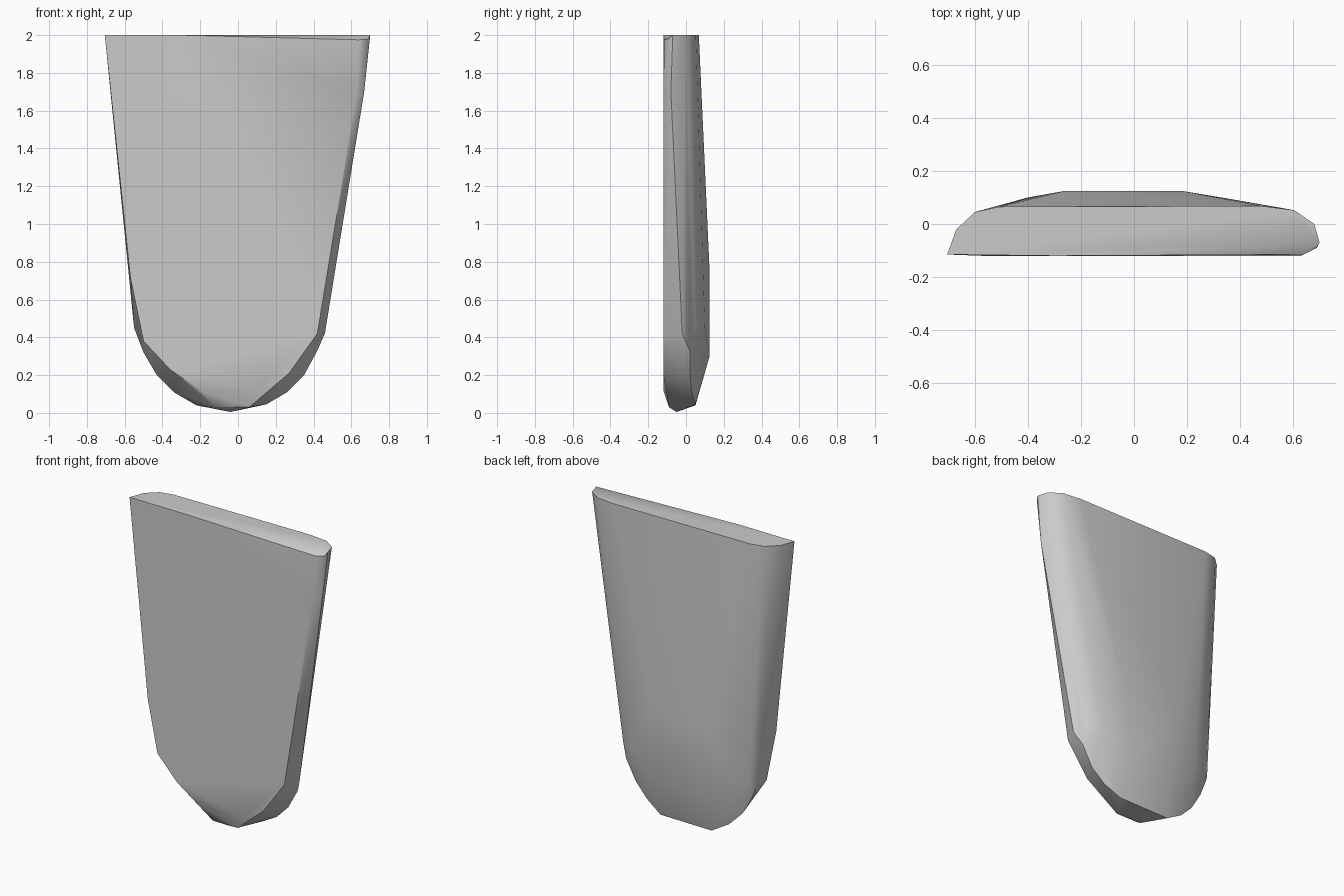
import bpy, bmesh, math

cube = bpy.data.objects.get("Cube")
if cube:
    bpy.data.objects.remove(cube, do_unlink=True)

# One plain grey material
grey = bpy.data.materials.new("plain grey")
grey.use_nodes = True
colour = (0.6, 0.6, 0.6, 1)
grey.diffuse_color = colour
grey.node_tree.nodes["Principled BSDF"].inputs["Base Color"].default_value = colour

# Flat top end: outline in x, y
top_end = [(x, y, 2) for x, y in (
    (-.705, -.115), (-.67, -.02), (-.6, .045), (-.51, .065), (.48, .068),
    (.605, .052), (.68, 0), (.7, -.07), (-.3, -.12))]
chipped_corner = [(.64, -.115, 1.975), (.69, -.09, 1.98)]

# Edge of the flat front face: outline in x, z
front_edge = [(x, -.12, z) for x, z in (
    (-.57, .72), (-.5, .38), (-.36, .23), (-.2, .12), (.1, .12),
    (.27, .21), (.42, .42), (.63, 1.7))]

# Rounded rim around the sides and bottom
rim = [(-.55, .03, .45), (-.5, .03, .32), (-.43, .03, .2), (-.34, .04, .11),
       (-.22, .05, .04), (-.04, -.05, .005), (.15, .05, .045),
       (.26, .03, .11), (.35, .02, .2), (.42, .02, .33),
       (.46, -.02, .42), (.668, -.08, 1.7), (-.12, -.09, .03), (.06, -.09, .03)]

# Bulging back, with softened shoulders
back = [(-.26, .125, .75), (.18, .125, .75), (-.2, .125, .3), (.12, .125, .3),
        (-.4, .1, .45), (-.5, .065, .45), (.33, .1, .45), (.42, .05, .45)]

# Skin all of the outlines into one solid slab
bm = bmesh.new()
for point in top_end + chipped_corner + front_edge + rim + back:
    bm.verts.new(point)
hull = bmesh.ops.convex_hull(bm, input=bm.verts)
unused = {g for g in hull["geom_interior"] + hull["geom_unused"]
          if isinstance(g, bmesh.types.BMVert)}
bmesh.ops.delete(bm, geom=list(unused), context="VERTS")
bmesh.ops.dissolve_limit(bm, angle_limit=math.radians(1),
                         verts=bm.verts, edges=bm.edges)
bmesh.ops.recalc_face_normals(bm, faces=bm.faces)
mesh = bpy.data.meshes.new("tapered_slab")
bm.to_mesh(mesh)
bm.free()
mesh.materials.append(grey)

slab = bpy.data.objects.new("tapered_slab", mesh)
bpy.context.collection.objects.link(slab)
bpy.context.view_layer.objects.active = slab
slab.select_set(True)
bpy.ops.object.shade_smooth_by_angle(angle=math.radians(35))
